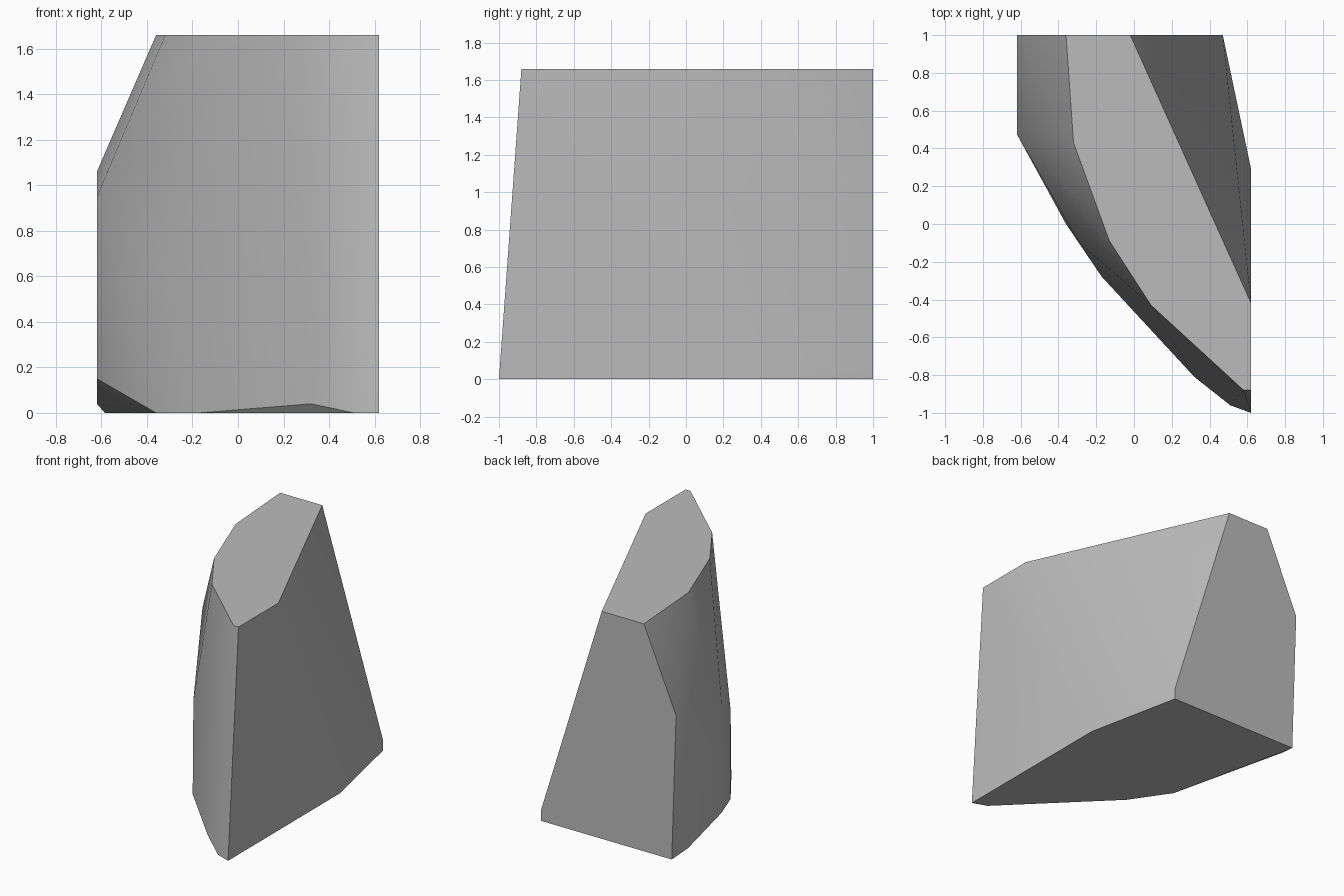
import bpy
import bmesh

# Remove the default object
default_cube = bpy.data.objects.get("Cube")
if default_cube is not None:
    bpy.data.objects.remove(default_cube, do_unlink=True)


def make_material(name, colour):
    material = bpy.data.materials.new(name)
    material.use_nodes = True
    material.diffuse_color = colour
    shader = material.node_tree.nodes["Principled BSDF"]
    shader.inputs["Base Color"].default_value = colour
    return material


def add_ring(mesh, outline, height):
    """Place a flat outline of corners at one height."""
    for x, y in outline:
        mesh.verts.new((x, y, height))


def build_hull(name, material, rings, loose_corners):
    """Wrap a faceted convex solid around the rings and loose corners."""
    mesh = bmesh.new()
    for outline, height in rings:
        add_ring(mesh, outline, height)
    for corner in loose_corners:
        mesh.verts.new(corner)
    hull = bmesh.ops.convex_hull(mesh, input=mesh.verts[:])
    unused = [v for v in hull["geom_interior"] if isinstance(v, bmesh.types.BMVert)]
    bmesh.ops.delete(mesh, geom=unused, context="VERTS")
    bmesh.ops.recalc_face_normals(mesh, faces=mesh.faces[:])
    data = bpy.data.meshes.new(name)
    mesh.to_mesh(data)
    mesh.free()
    data.materials.append(material)
    solid = bpy.data.objects.new(name, data)
    bpy.context.scene.collection.objects.link(solid)
    return solid


# Stone block: narrow sliced top, wider footprint, chipped lower edges
half_width, block_height, chip_height = 0.62, 1.66, 0.04

top_outline = [
    (-0.36, 1), (-0.32, 0.43), (-0.13, -0.09), (0.09, -0.43),
    (0.58, -0.88), (half_width, -0.88), (half_width, -0.42), (-0.02, 1),
]
foot_outline = [
    (half_width, -1), (0.51, -0.96), (-0.17, -0.28), (-0.36, 0),
    (-0.585, 1), (0.47, 1), (half_width, 0.29),
]
chipped_edge = [(0.32, -0.81), (-half_width, 0.86)]

# Corners of the flat side, the bulging front and the back
side_corners = [
    (-half_width, 1, 1.06), (-half_width, 0.475, 0.95),
    (-half_width, 0.475, 0.15), (-0.29, -0.1, 0.59), (0.47, 1, 0.08),
]

stone_grey = make_material("stone grey", (0.5, 0.5, 0.5, 1))
stone_block = build_hull(
    "stone_block",
    stone_grey,
    [(top_outline, block_height), (foot_outline, 0), (chipped_edge, chip_height)],
    side_corners,
)

# Soften shallow facets and keep the cut edges sharp
bpy.ops.object.select_all(action="DESELECT")
stone_block.select_set(True)
bpy.context.view_layer.objects.active = stone_block
bpy.ops.object.shade_smooth_by_angle()
